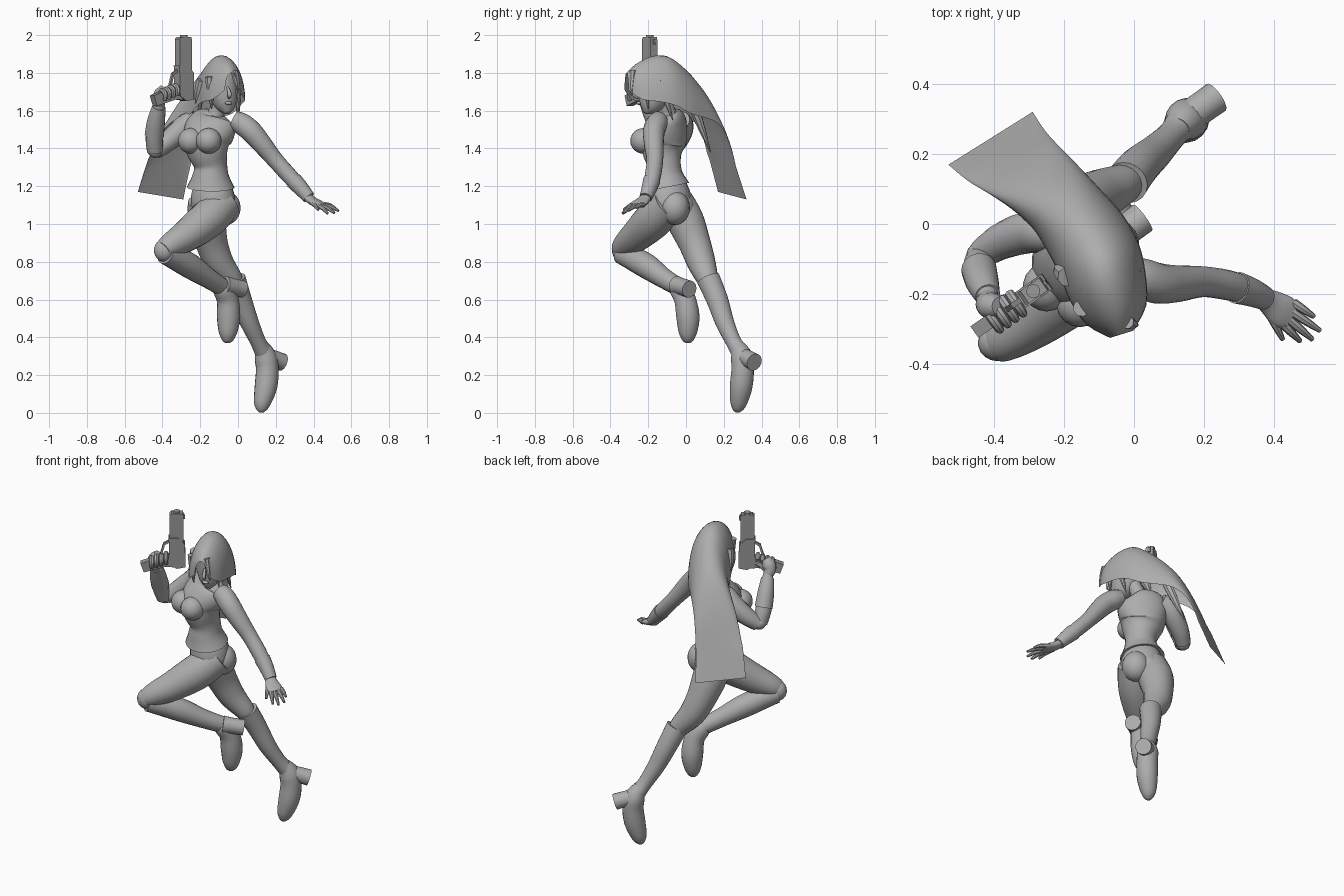
import bpy, bmesh, math
from mathutils import Vector as V


def material(name, g):
    m = bpy.data.materials.new(name)
    m.diffuse_color = (g, g, g, 1)
    return m


GREY = material("plain grey", 0.42)
DARK = material("gun grey", 0.32)


def finish(name, bm, mat=GREY, angle=40):
    bmesh.ops.recalc_face_normals(bm, faces=bm.faces)
    me = bpy.data.meshes.new(name)
    bm.to_mesh(me)
    bm.free()
    me.materials.append(mat)
    ob = bpy.data.objects.new(name, me)
    bpy.context.collection.objects.link(ob)
    bpy.ops.object.select_all(action='DESELECT')
    ob.select_set(True)
    bpy.context.view_layer.objects.active = ob
    bpy.ops.object.shade_smooth_by_angle(angle=math.radians(angle))
    return ob


def spline(rows, steps):
    # Catmull-Rom through all values of each row
    out = []
    n = len(rows)
    for i in range(n - 1):
        p = [rows[max(i - 1, 0)], rows[i], rows[i + 1], rows[min(i + 2, n - 1)]]
        for s in range(steps):
            t = s / steps
            out.append([0.5 * (2 * b + (c - a) * t + (2 * a - 5 * b + 4 * c - d) * t * t
                               + (3 * b - a - 3 * c + d) * t ** 3) for a, b, c, d in zip(*p)])
    return out + [list(rows[-1])]


def loft(name, rows, side=(1, 0.3, 0.2), steps=4, sides=18, mat=GREY):
    # rows are (x, y, z, radius) or (x, y, z, side radius, depth radius)
    rows = spline([r if len(r) == 5 else (*r, r[3]) for r in rows], steps)
    bm = bmesh.new()
    rings = []
    for i, (x, y, z, a, b) in enumerate(rows):
        t = (V(rows[min(i + 1, len(rows) - 1)][:3]) - V(rows[max(i - 1, 0)][:3])).normalized()
        s = V(side)
        s = (s - t * s.dot(t)).normalized()
        u = t.cross(s)
        rings.append([bm.verts.new(V((x, y, z)) + s * a * math.cos(k * math.tau / sides)
                                   + u * b * math.sin(k * math.tau / sides)) for k in range(sides)])
    for r, q in zip(rings, rings[1:]):
        for k in range(sides):
            j = (k + 1) % sides
            bm.faces.new((r[k], r[j], q[j], q[k]))
    bm.faces.new(rings[0])
    bm.faces.new(rings[-1])
    return finish(name, bm, mat)


def ball(name, c, r):
    bm = bmesh.new()
    bmesh.ops.create_uvsphere(bm, u_segments=18, v_segments=12, radius=1)
    for v in bm.verts:
        v.co = V(c) + V(v.co[k] * r[k] for k in range(3))
    return finish(name, bm)


# Torso, twisted between chest and pelvis
CHEST, HIPS, FACE = (0.9, -0.42, 0), (0.72, -0.7, 0), (0.97, 0.25, 0)
loft("top", [(-.145, -.10, 1.195, .128, .118), (-.145, -.11, 1.25, .1, .098), (-.145, -.115, 1.31, .088, .088),
             (-.16, -.125, 1.38, .11, .105), (-.165, -.12, 1.44, .13, .12), (-.145, -.10, 1.51, .142, .10),
             (-.13, -.085, 1.56, .12, .07), (-.12, -.09, 1.59, .05, .045)], CHEST, sides=24)
for n, c in (("left", (-.155, -.225, 1.44)), ("right", (-.25, -.18, 1.44))):
    ball(n + "_bust", c, (.068, .07, .068))
loft("pelvis", [(-.14, -.095, 1.22, .095, .09), (-.135, -.09, 1.16, .118, .108),
                (-.13, -.085, 1.09, .12, .11), (-.13, -.085, 1.02, .08, .07)], HIPS, sides=24)
ball("left_buttock", (-.065, -.06, 1.085), (.08, .08, .09))
ball("right_buttock", (-.13, -.03, 1.085), (.075, .075, .09))
loft("neck", [(-.125, -.09, 1.56, .05), (-.105, -.105, 1.62, .04), (-.09, -.13, 1.68, .042)])

# Legs: left one bent forward, right one trailing
loft("left_thigh", [(-.075, -.085, 1.11, .095), (-.16, -.17, 1.025, .102), (-.27, -.26, .94, .086),
                    (-.36, -.325, .885, .066), (-.395, -.35, .86, .05)])
ball("left_knee", (-.39, -.34, .86), (.056, .052, .06))
loft("left_boot_leg", [(-.385, -.34, .845, .058), (-.33, -.285, .82, .064), (-.25, -.205, .775, .066),
                       (-.16, -.12, .715, .054), (-.09, -.045, .67, .048)])
loft("right_thigh", [(-.17, -.055, 1.12, .095), (-.165, -.005, 1.02, .1), (-.14, .045, .9, .086),
                     (-.1, .08, .8, .076), (-.04, .11, .72, .06), (-.015, .125, .68, .05)])
loft("right_boot_leg", [(-.022, .118, .71, .063), (.015, .165, .6, .058), (.06, .205, .48, .05),
                        (.105, .25, .38, .042), (.13, .28, .33, .046)])
loft("left_shoe", [(-.09, -.05, .7, .03), (-.08, -.035, .665, .056), (-.055, -.005, .6, .058), (-.05, .01, .51, .062),
                   (-.053, .01, .43, .05), (-.055, .01, .385, .03), (-.055, .01, .37, .012)])
loft("right_shoe", [(.125, .27, .36, .035), (.145, .295, .3, .058), (.155, .3, .23, .06), (.148, .292, .14, .06),
                    (.13, .28, .06, .047), (.125, .275, .02, .03), (.125, .275, .003, .012)])
loft("left_heel", [(-.07, -.05, .675, .05), (-.02, -.015, .665, .046), (.025, .018, .655, .046)], sides=14)
loft("right_heel", [(.13, .285, .3, .05), (.19, .33, .285, .046), (.235, .362, .268, .047)], sides=14)

# Arms and cuffs
loft("left_arm", [(-.02, -.145, 1.55, .05), (.02, -.155, 1.53, .058), (.07, -.17, 1.49, .058), (.13, -.17, 1.42, .052),
                  (.2, -.165, 1.335, .044), (.29, -.18, 1.235, .042), (.37, -.21, 1.145, .029)])
loft("right_arm", [(-.22, -.03, 1.55, .05), (-.265, -.022, 1.53, .06), (-.31, -.025, 1.49, .06),
                   (-.38, -.05, 1.43, .052), (-.435, -.085, 1.385, .042)])
ball("right_elbow", (-.438, -.092, 1.39), (.042, .042, .04))
loft("right_forearm", [(-.44, -.1, 1.385, .042), (-.443, -.13, 1.46, .046), (-.433, -.17, 1.55, .042),
                       (-.415, -.215, 1.64, .028)])
loft("left_cuff", [(.295, -.182, 1.23, .046), (.335, -.195, 1.187, .041), (.375, -.213, 1.14, .034)])
loft("right_cuff", [(-.443, -.13, 1.47, .051), (-.433, -.168, 1.55, .047), (-.418, -.205, 1.62, .036)])

# Left hand, open
loft("left_palm", [(.36, -.207, 1.15, .026, .024), (.39, -.225, 1.125, .038, .022), (.425, -.25, 1.108, .048, .018),
                   (.45, -.265, 1.098, .04, .012)], (.5, .86, 0))
for i, (a, b) in enumerate([((.455, -.225, 1.102), (.515, -.265, 1.085)), ((.45, -.25, 1.1), (.532, -.305, 1.07)),
                            ((.44, -.27, 1.097), (.51, -.33, 1.058)), ((.425, -.285, 1.097), (.475, -.335, 1.055)),
                            ((.385, -.25, 1.115), (.425, -.33, 1.075))]):
    m = (V(a) + V(b)) / 2 + V((0, 0, .006))
    loft(f"left_finger_{i}", [(*a, .014), (*m, .012), (*b, .007)], (0, 0, 1), 3, 8)

# Handgun pointing up: prisms in the gun's own plane
E, N, O = V((-.82, -.57, 0)), V((.57, -.82, 0)), V((-.288, -.192, 0))


def prism(name, pts, half):
    bm = bmesh.new()
    a, b = ([bm.verts.new(O + E * e + V((0, 0, z)) + N * h) for e, z in pts] for h in (-half, half))
    bm.faces.new(a)
    bm.faces.new(b)
    for k in range(len(pts)):
        j = (k + 1) % len(pts)
        bm.faces.new((a[k], a[j], b[j], b[k]))
    return finish(name, bm, DARK, 20)


prism("gun_slide", [(-.04, 1.7), (.035, 1.7), (.04, 1.78), (.04, 1.98), (.03, 1.99), (-.035, 1.99), (-.04, 1.97)], .022)
prism("gun_frame", [(-.05, 1.66), (0, 1.65), (.04, 1.68), (.045, 1.84), (-.01, 1.84), (-.048, 1.8)], .027)
prism("gun_grip", [(0, 1.655), (.06, 1.66), (.185, 1.625), (.205, 1.68), (.08, 1.725), (.03, 1.73)], .02)
prism("gun_sight", [(-.048, 1.95), (-.035, 1.95), (-.035, 1.98), (-.045, 1.98)], .006)
prism("trigger_guard", [(.04, 1.82), (.075, 1.80), (.095, 1.73), (.085, 1.72), (.066, 1.79), (.04, 1.805)], .008)
loft("gun_muzzle", [(*(O + V((0, 0, 1.97))), .02), (*(O + V((0, 0, 2))), .02)], steps=1, sides=12, mat=DARK)

# Right hand wrapped round the grip
loft("right_palm", [(-.415, -.21, 1.63, .028), (-.418, -.228, 1.66, .035), (-.405, -.235, 1.69, .038),
                    (-.385, -.235, 1.72, .025)])
for i in range(4):
    c = O + E * (.06 + .027 * i) + V((0, 0, 1.715 - .009 * i))
    loft(f"right_finger_{i}", [(*(c - N * .035), .014), (*(c + V((0, 0, .018))), .014),
                               (*(c + N * .034), .013), (*(c + N * .03 - V((0, 0, .035))), .01)], E, 4, 8)
loft("right_thumb", [(-.41, -.22, 1.65, .015), (-.37, -.215, 1.675, .014), (-.335, -.205, 1.69, .009)], steps=3, sides=8)

# Head
loft("head", [(-.055, -.215, 1.587, .012, .012), (-.06, -.2, 1.615, .045, .05), (-.07, -.18, 1.66, .068, .08),
              (-.08, -.16, 1.72, .084, .1), (-.085, -.15, 1.78, .088, .105), (-.09, -.15, 1.83, .075, .09),
              (-.09, -.15, 1.87, .035, .045)], FACE, sides=24)
loft("nose", [(-.055, -.25, 1.725, .006), (-.046, -.268, 1.695, .01), (-.045, -.272, 1.68, .011),
              (-.048, -.255, 1.668, .006)], FACE, 3, 10)
ball("lips", (-.05, -.25, 1.64), (.02, .012, .009))

# Hair: one arched sheet from fringe to windblown tail
# row = ridge point, half width, side droop, direction of the width
HAIR = [(-.035, -.315, 1.80, .035, .09, .3), (-.05, -.26, 1.85, .09, .19, .32), (-.075, -.18, 1.888, .115, .24, .35),
        (-.10, -.10, 1.888, .122, .26, .38), (-.14, -.025, 1.835, .12, .25, .43), (-.19, .04, 1.765, .113, .2, .48),
        (-.25, .1, 1.67, .115, .13, .52), (-.31, .15, 1.53, .122, .06, .55), (-.365, .195, 1.35, .132, .03, .56),
        (-.41, .245, 1.15, .142, 0, .56)]
bm = bmesh.new()
grid = []
for x, y, z, w, d, a in spline(HAIR, 3):
    row = []
    for k in range(17):
        t = (k / 8 - 1) * math.pi / 2
        off = w * math.sin(t)
        dip = d * (1 - math.cos(t)) + (.02 * math.sin(t) if z < 1.4 else 0)
        row.append(bm.verts.new((x + math.cos(a) * off, y + math.sin(a) * off, z - dip)))
    grid.append(row)
for r, q in zip(grid, grid[1:]):
    for k in range(16):
        bm.faces.new((r[k], r[k + 1], q[k + 1], q[k]))
finish("hair", bm, GREY, 60)

# Loose locks beside the face and under the tail
for i, (a, b, r) in enumerate([((.0, -.22, 1.78), (.008, -.2, 1.61), .018), ((.0, -.14, 1.76), (-.0, -.07, 1.55), .02),
                               ((-.02, -.28, 1.81), (.01, -.29, 1.68), .02), ((-.15, -.24, 1.78), (-.14, -.235, 1.61), .025),
                               ((-.19, -.15, 1.76), (-.225, -.12, 1.64), .03), ((-.2, .0, 1.73), (-.26, .13, 1.38), .03)]):
    m = (V(a) + V(b)) / 2
    loft(f"hair_lock_{i}", [(*a, r), (*m, r * .8), (*b, .003)], FACE, 4, 8)
